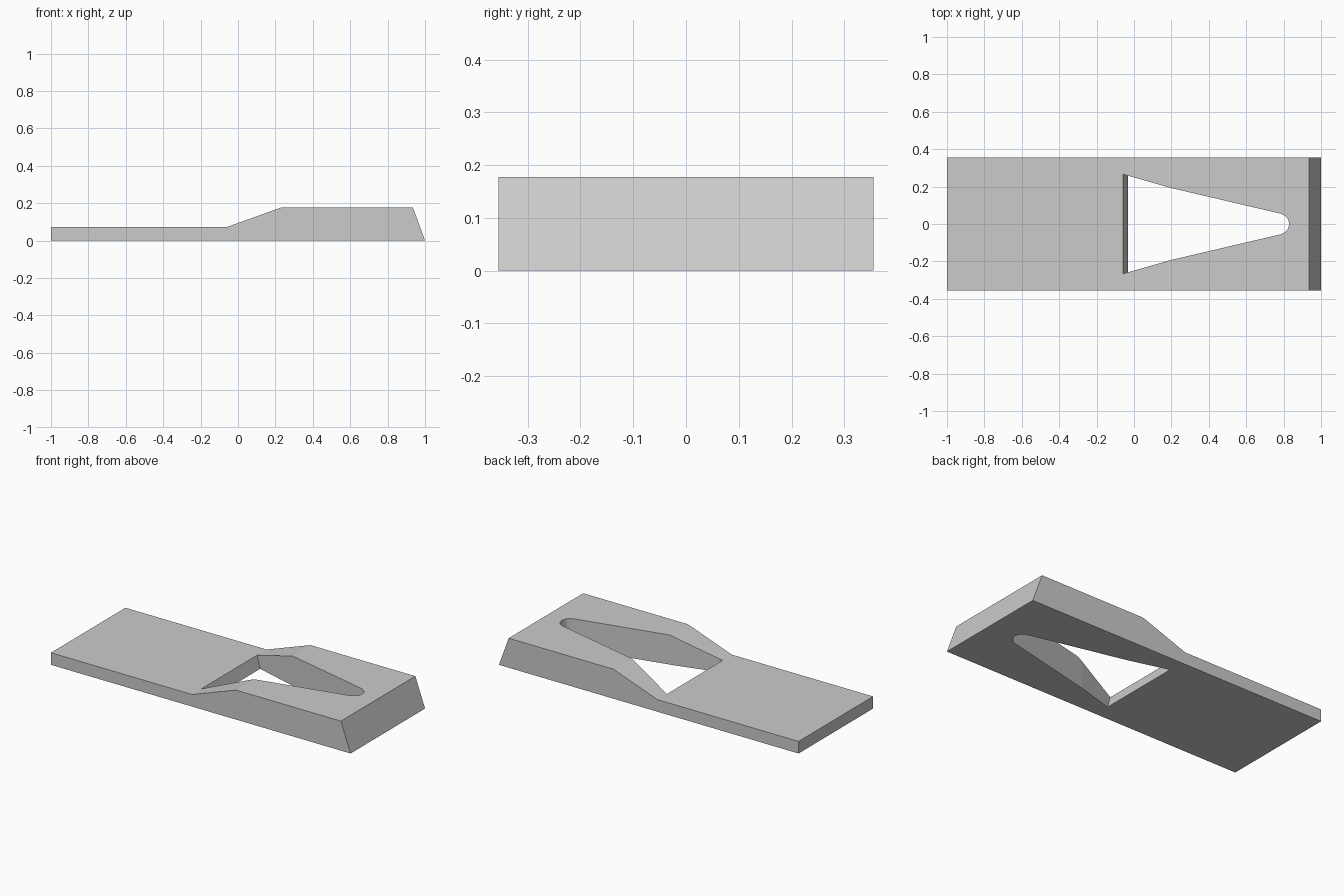
import bpy
import bmesh

cube = bpy.data.objects.get("Cube")
if cube:
    bpy.data.objects.remove(cube, do_unlink=True)

grey = bpy.data.materials.new("light_grey")
grey.use_nodes = True
colour = (0.6, 0.6, 0.6, 1)
grey.diffuse_color = colour
grey.node_tree.nodes["Principled BSDF"].inputs["Base Color"].default_value = colour


def loft(name, ring_a, ring_b):
    """Closed solid between two rings of matching points."""
    bm = bmesh.new()
    a = [bm.verts.new(p) for p in ring_a]
    b = [bm.verts.new(p) for p in ring_b]
    bm.faces.new(a)
    bm.faces.new(b)
    for i in range(len(a)):
        j = (i + 1) % len(a)
        bm.faces.new((a[i], a[j], b[j], b[i]))
    bmesh.ops.recalc_face_normals(bm, faces=bm.faces)
    mesh = bpy.data.meshes.new(name)
    bm.to_mesh(mesh)
    bm.free()
    mesh.materials.append(grey)
    obj = bpy.data.objects.new(name, mesh)
    bpy.context.collection.objects.link(obj)
    return obj


# Plate: side profile with thin tail, ramp and thick sloped nose
half_width = 0.355
profile = [(-1, 0), (1, 0), (0.935, 0.178), (0.235, 0.178), (-0.058, 0.073), (-1, 0.073)]
plate = loft("wedge_plate",
             [(x, -half_width, z) for x, z in profile],
             [(x, half_width, z) for x, z in profile])


# Tapered opening: vertical sides, rounded tip, slanted wide end
def opening_ring(z):
    end_x = -0.033 - 0.35 * z
    end_y = 0.192 + 0.285 * (0.2 - end_x)
    half = [(end_x, end_y), (0.2, 0.192), (0.785, 0.055), (0.803, 0.047),
            (0.818, 0.034), (0.826, 0.018)]
    outline = half + [(0.829, 0)] + [(x, -y) for x, y in reversed(half)]
    return [(x, y, z) for x, y in outline]


cutter = loft("opening_cutter", opening_ring(-0.1), opening_ring(0.3))
cutter.hide_render = True

cut = plate.modifiers.new("opening", "BOOLEAN")
cut.operation = "DIFFERENCE"
cut.solver = "EXACT"
cut.object = cutter
bpy.context.view_layer.objects.active = plate
plate.select_set(True)
bpy.ops.object.modifier_apply(modifier=cut.name)
bpy.data.objects.remove(cutter, do_unlink=True)
